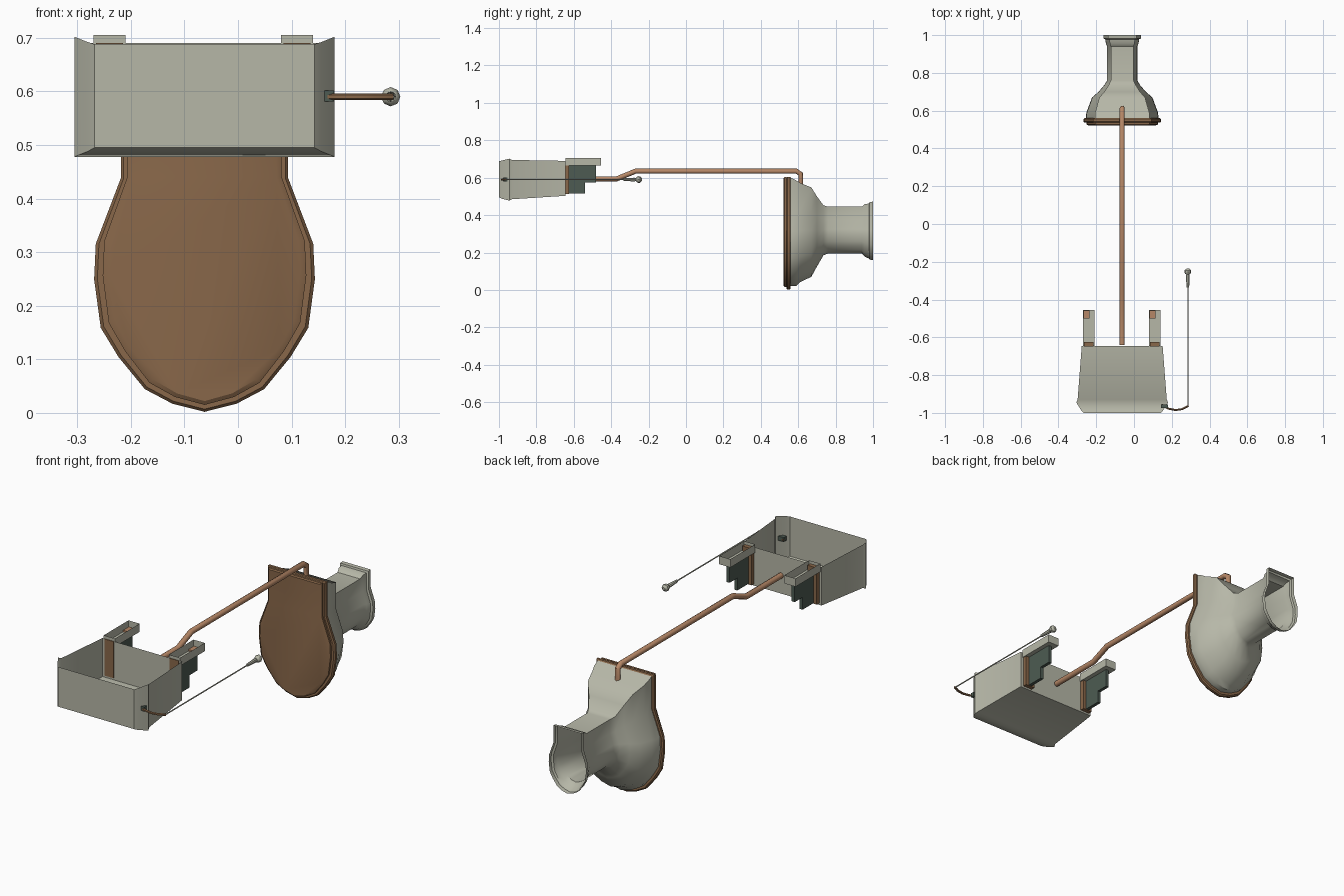
import bpy, bmesh, math
from mathutils import Vector

if "Cube" in bpy.data.objects:
    bpy.data.objects.remove(bpy.data.objects["Cube"])

CX = -0.0625  # symmetry line of the toilet and the tank


def material(name, rgb):
    m = bpy.data.materials.new(name)
    m.diffuse_color = (*rgb, 1)
    m.use_nodes = True
    m.node_tree.nodes["Principled BSDF"].inputs["Base Color"].default_value = m.diffuse_color
    return m


GREY = material("grey ceramic", (0.47, 0.475, 0.39))
WOOD = material("brown wood", (0.25, 0.137, 0.068))
COPPER = material("copper", (0.47, 0.245, 0.135))
GREEN = material("dark green iron", (0.075, 0.105, 0.085))


def finish(bm, name, mat, smooth=None, recalc=True):
    if recalc:
        bmesh.ops.recalc_face_normals(bm, faces=bm.faces[:])
    me = bpy.data.meshes.new(name)
    bm.to_mesh(me)
    bm.free()
    ob = bpy.data.objects.new(name, me)
    bpy.context.collection.objects.link(ob)
    me.materials.append(mat)
    if smooth:
        bpy.ops.object.select_all(action='DESELECT')
        bpy.context.view_layer.objects.active = ob
        ob.select_set(True)
        bpy.ops.object.shade_smooth_by_angle(angle=math.radians(smooth))
    return ob


def loft(name, rings, mat, closed=True, caps=(True, True), smooth=40):
    bm = bmesh.new()
    vs = [[bm.verts.new(p) for p in r] for r in rings]
    n = len(vs[0])
    for a, b in zip(vs, vs[1:]):
        for i in range(n if closed else n - 1):
            j = (i + 1) % n
            bm.faces.new((a[i], a[j], b[j], b[i]))
    if caps[0]:
        bm.faces.new(vs[0])
    if caps[1]:
        bm.faces.new(vs[-1])
    return finish(bm, name, mat, smooth)


def box(name, lo, hi, mat, open_top=False):
    bm = bmesh.new()
    bmesh.ops.create_cube(bm, size=1)
    for v in bm.verts:
        v.co = [(l + h) / 2 + c * (h - l) for c, l, h in zip(v.co, lo, hi)]
    if open_top:
        bm.normal_update()
        bmesh.ops.delete(bm, geom=[f for f in bm.faces if f.normal.z > 0.9], context='FACES')
    return finish(bm, name, mat)


def tube(name, pts, r, mat, sides=8):
    # parallel rings of a path that stays in one plane
    pts = [Vector(p) for p in pts]
    rings = []
    side = Vector((1, 0, 0)) if all(abs(p.x - pts[0].x) < 1e-6 for p in pts) else Vector((0, 0, 1))
    for i, p in enumerate(pts):
        d0 = (p - pts[max(i - 1, 0)]).normalized()
        d1 = (pts[min(i + 1, len(pts) - 1)] - p).normalized()
        t = (d0 + d1).normalized()
        up = side.cross(t)
        rings.append([p + r * (side * math.cos(a) + up * math.sin(a))
                      for a in (2 * math.pi * k / sides for k in range(sides))])
    return loft(name, rings, mat, smooth=50)


# Pear shaped outline shared by lid, seat, bowl and pedestal: (half width, height) 0..1
PEAR = [(0, 0), (.29, .025), (.54, .07), (.78, .17), (.94, .26), (1, .41),
        (.985, .52), (.756, .725), (.756, 1)]
PEAR = PEAR + [(-h, t) for h, t in reversed(PEAR[1:])]


def pear(y, hw, z0, z1):
    return [(CX + h * hw, y, z0 + t * (z1 - z0)) for h, t in PEAR]


# Wooden lid and the larger seat beneath it
loft("lid", [pear(.522, .178, .022, .598), pear(.527, .19, .015, .603),
             pear(.537, .19, .015, .603)], WOOD, smooth=30)
loft("seat", [pear(.537, .2, .007, .6), pear(.543, .206, .002, .605),
              pear(.555, .206, .002, .605), pear(.56, .2, .008, .6)], WOOD, smooth=30)

# Ceramic bowl flowing into the pedestal, open at the foot
BOWL = [(.56, .192, .02, .6), (.59, .19, .022, .585), (.61, .182, .042, .572),
        (.67, .16, .07, .548), (.70, .125, .125, .50), (.735, .095, .185, .452),
        (.76, .08, .195, .445), (.94, .08, .195, .445), (.955, .086, .178, .458),
        (.978, .09, .168, .462), (.982, .1, .162, .47), (1, .1, .16, .472)]
loft("bowl_and_pedestal", [pear(*s) for s in BOWL], GREY, caps=(True, False))

# Cistern: tray with a flared lid rim, open towards the wall (+z)
TANK = [(-1, .205, .495, .688), (-.985, .218, .488, .692), (-.945, .243, .478, .702),
        (-.93, .236, .485, .695), (-.645, .214, .503, .69)]
loft("tank", [[(CX - w, y, z1), (CX - w, y, z0), (CX + w, y, z0), (CX + w, y, z1)]
              for y, w, z0, z1 in TANK], GREY, closed=False)

# Two wall brackets under the tank
for tag, x in (("left", -.27), ("right", .08)):
    box(tag + "_bracket_channel", (x, -.645, .665), (x + .06, -.455, .705), GREY, True)
    box(tag + "_bracket_end_block", (x + .003, -.5, .667), (x + .034, -.457, .675), COPPER)
    box(tag + "_bracket_board", (x + .005, -.648, .512), (x + .055, -.625, .69), WOOD)
    prof = [(-.625, .665), (-.48, .665), (-.48, .575), (-.54, .575), (-.54, .515), (-.625, .515)]
    loft(tag + "_bracket_web", [[(x + dx, y, z) for y, z in prof] for dx in (.022, .038)],
         GREEN, smooth=None)

# Copper flush pipe from tank to bowl
tube("flush_pipe", [(CX, -.64, .594), (CX, -.37, .594), (CX, -.27, .635), (CX, .59, .635),
                    (CX, .613, .62), (CX, .613, .54)], .0135, COPPER)

# Flush lever, its slot, the chain and the pull handle
box("lever_slot", (.143, -.975, .581), (.179, -.955, .602), GREEN)
tube("lever", [(.145, -.955, .59), (.18, -.977, .59), (.22, -.985, .59),
               (.255, -.98, .59), (.288, -.963, .59)], .006, WOOD, 6)
X, Z = .285, .59
tube("chain", [(X, -.968, Z), (X, -.32, Z)], .003, GREY, 6)


def disc(y, r):
    return [(X + r * math.cos(k * math.pi / 4), y, Z + r * math.sin(k * math.pi / 4))
            for k in range(8)]


loft("pull_handle", [disc(y, r) for y, r in (
    (-.335, .007), (-.275, .010), (-.268, .007), (-.265, .013), (-.255, .018),
    (-.245, .017), (-.236, .007))], GREY)
